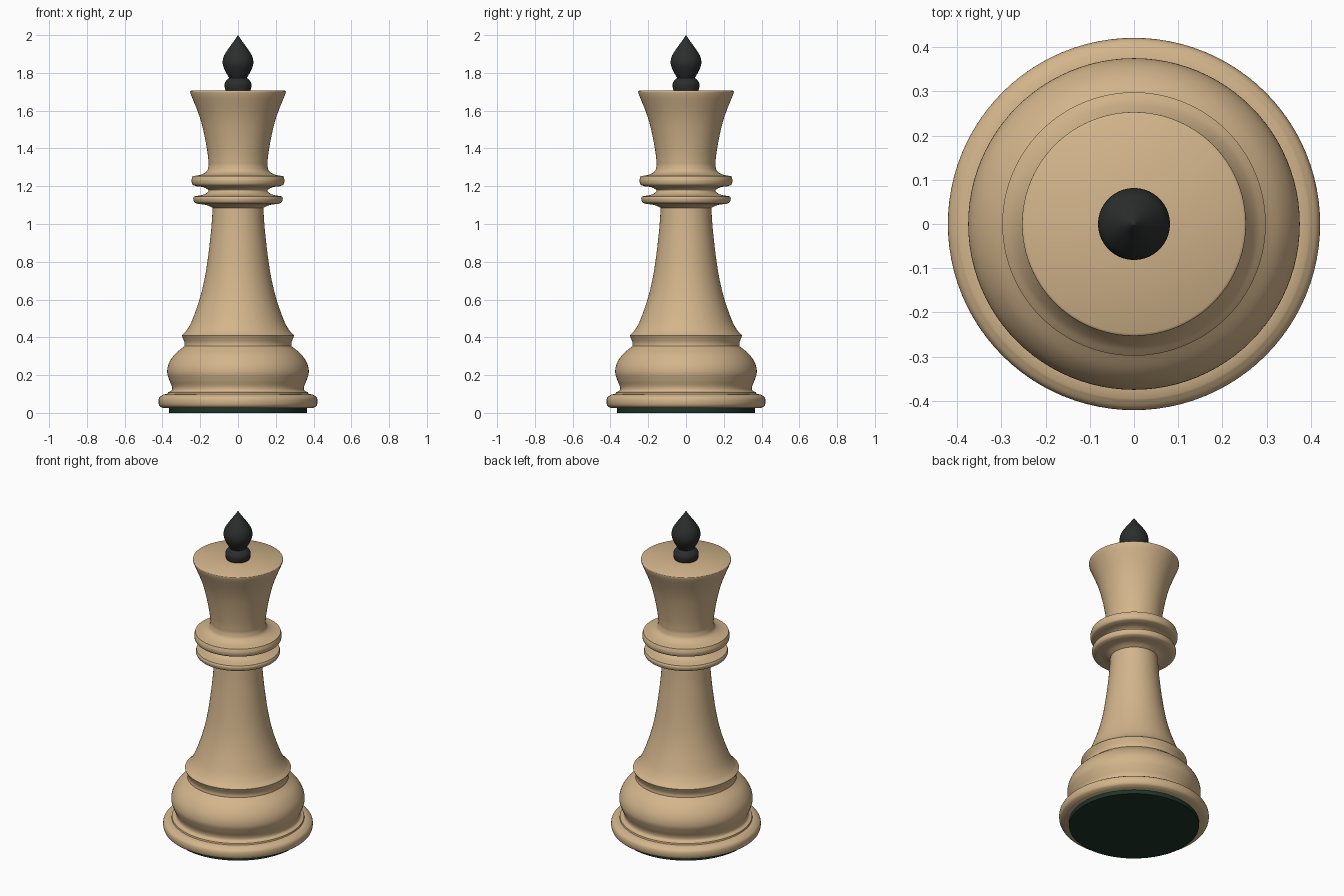
import bpy, bmesh, math
from mathutils import Vector

SIDES = 96


def material(name, color):
    m = bpy.data.materials.new(name)
    m.diffuse_color = (*color, 1)
    return m


def spline(points, steps=5):
    """Catmull-Rom curve through (radius, height) points."""
    p = [Vector(q) for q in points]
    if len(p) < 3:
        return p
    p = [2 * p[0] - p[1]] + p + [2 * p[-1] - p[-2]]
    out = []
    for a, b, c, d in zip(p, p[1:], p[2:], p[3:]):
        for i in range(steps):
            t = i / steps
            out.append(0.5 * (2 * b + (c - a) * t + (2 * a - 5 * b + 4 * c - d) * t * t
                              + (3 * b - a - 3 * c + d) * t ** 3))
    return out + [p[-2]]


def lathe(name, sections, mat):
    """Turn smooth profile sections, joined at creases, about the z axis."""
    profile = []
    for s in sections:
        for q in spline(s):
            if not profile or (q - profile[-1]).length > 1e-5:
                profile.append(q)
    bm = bmesh.new()
    verts = [bm.verts.new((max(q.x, 0), 0, q.y)) for q in profile]
    edges = [bm.edges.new(e) for e in zip(verts, verts[1:])]
    bmesh.ops.spin(bm, geom=verts + edges, cent=(0, 0, 0), axis=(0, 0, 1),
                   angle=math.tau, steps=SIDES, use_duplicate=False)
    bmesh.ops.remove_doubles(bm, verts=bm.verts, dist=1e-5)
    bmesh.ops.recalc_face_normals(bm, faces=bm.faces)
    me = bpy.data.meshes.new(name)
    bm.to_mesh(me)
    bm.free()
    ob = bpy.data.objects.new(name, me)
    bpy.context.collection.objects.link(ob)
    me.materials.append(mat)
    bpy.context.view_layer.objects.active = ob
    ob.select_set(True)
    bpy.ops.object.shade_smooth_by_angle(angle=math.radians(35))
    ob.select_set(False)
    return ob


wood = material("light_wood", (0.65, 0.46, 0.26))
dark = material("dark_wood", (0.025, 0.027, 0.027))
felt = material("green_felt", (0.012, 0.035, 0.022))

# felt pad under the base
lathe("felt_pad", [[(0, 0), (0.365, 0)], [(0.365, 0), (0.365, 0.026)],
                   [(0.365, 0.026), (0, 0.026)]], felt)

# turned wooden body
lathe("body", [
    # foot
    [(0, 0.025), (0.395, 0.025)],
    [(0.395, 0.025), (0.415, 0.037), (0.421, 0.06), (0.416, 0.082), (0.395, 0.098)],
    [(0.395, 0.098), (0.373, 0.1)],
    [(0.373, 0.1), (0.371, 0.109)],
    # bulging base
    [(0.371, 0.109), (0.352, 0.118), (0.35, 0.14), (0.364, 0.175), (0.375, 0.215),
     (0.366, 0.262), (0.335, 0.31), (0.284, 0.353)],
    # base collar
    [(0.284, 0.353), (0.284, 0.375), (0.298, 0.41)],
    # stem
    [(0.298, 0.41), (0.272, 0.437), (0.243, 0.49), (0.204, 0.6), (0.177, 0.71), (0.158, 0.83),
     (0.142, 0.97), (0.134, 1.085)],
    # lower ring
    [(0.134, 1.085), (0.165, 1.1), (0.215, 1.107)],
    [(0.215, 1.107), (0.231, 1.115), (0.237, 1.133), (0.233, 1.146)],
    [(0.233, 1.146), (0.185, 1.155), (0.159, 1.17), (0.159, 1.182), (0.185, 1.195), (0.22, 1.2)],
    # upper ring
    [(0.22, 1.2), (0.24, 1.208), (0.246, 1.23), (0.24, 1.253)],
    [(0.24, 1.253), (0.195, 1.262), (0.165, 1.28), (0.155, 1.31)],
    # flared crown
    [(0.155, 1.31), (0.161, 1.375), (0.178, 1.47), (0.204, 1.57), (0.252, 1.692)],
    [(0.252, 1.692), (0.253, 1.702), (0.248, 1.706)],
    [(0.248, 1.706), (0, 1.706)],
], wood)

# finial bead and pointed drop
lathe("finial", [
    [(0, 1.7), (0.064, 1.7)],
    [(0.064, 1.7), (0.07, 1.722), (0.07, 1.745), (0.058, 1.764), (0.046, 1.773)],
    [(0.046, 1.773), (0.064, 1.803), (0.078, 1.835), (0.081, 1.862), (0.073, 1.893),
     (0.051, 1.928), (0.024, 1.965), (0, 2.0)],
], dark)
